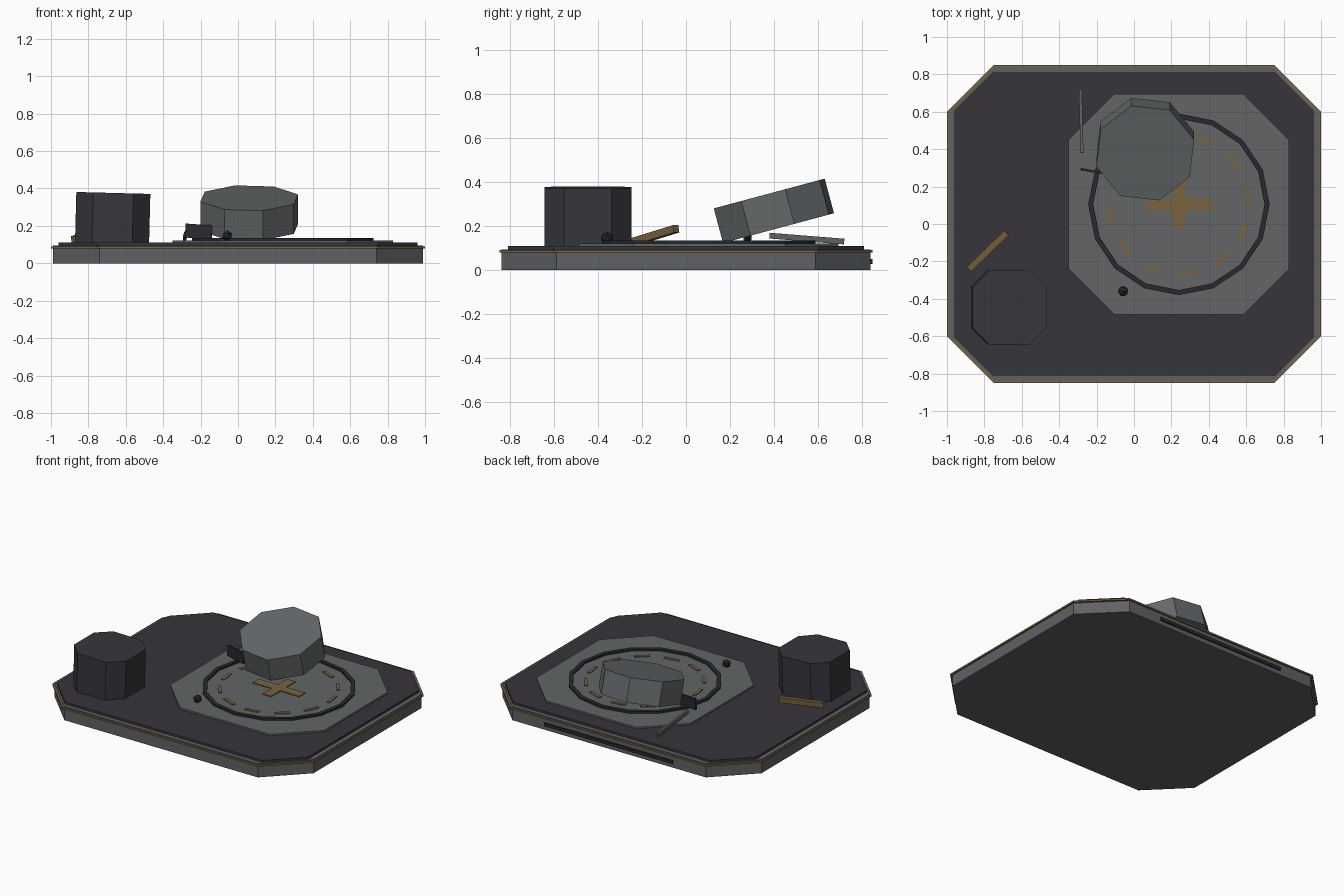
import bpy, bmesh
from math import radians, cos, sin, pi
from mathutils import Vector

cube = bpy.data.objects.get("Cube")
if cube:
    bpy.data.objects.remove(cube, do_unlink=True)


def material(name, r, g, b):
    m = bpy.data.materials.new(name)
    m.use_nodes = True
    m.diffuse_color = (r, g, b, 1)
    m.node_tree.nodes["Principled BSDF"].inputs["Base Color"].default_value = (r, g, b, 1)
    return m


hull_grey = material("hull grey", .115, .12, .127)
pad_grey = material("pad grey", .122, .13, .134)
block_grey = material("block grey", .127, .14, .145)
deck_dark = material("deck dark", .038, .035, .044)
tank_dark = material("tank dark", .036, .038, .044)
near_black = material("near black", .022, .022, .028)
gold = material("aged gold", .19, .125, .05)


def prism(name, outline, height, mat, loc, rot=(0, 0, 0)):
    """Extrude an outline, centred on its own origin."""
    bm = bmesh.new()
    low = [bm.verts.new((x, y, -height / 2)) for x, y in outline]
    high = [bm.verts.new((x, y, height / 2)) for x, y in outline]
    bm.faces.new(low[::-1])
    bm.faces.new(high)
    n = len(outline)
    for i in range(n):
        j = (i + 1) % n
        bm.faces.new((low[i], low[j], high[j], high[i]))
    return finish(name, bm, mat, loc, rot)


def finish(name, bm, mat, loc, rot=(0, 0, 0)):
    mesh = bpy.data.meshes.new(name)
    bm.to_mesh(mesh)
    bm.free()
    mesh.materials.append(mat)
    ob = bpy.data.objects.new(name, mesh)
    ob.location = loc
    ob.rotation_euler = [radians(a) for a in rot]
    bpy.context.collection.objects.link(ob)
    return ob


def chamfered(hx, hy, cut):
    return [(hx, cut - hy), (hx, hy - cut), (hx - cut, hy), (cut - hx, hy),
            (-hx, hy - cut), (-hx, cut - hy), (cut - hx, -hy), (hx - cut, -hy)]


def polygon(sides, radius, start=0):
    return [(radius * cos(start + 2 * pi * i / sides),
             radius * sin(start + 2 * pi * i / sides)) for i in range(sides)]


def box(name, size, mat, loc, rot=(0, 0, 0)):
    x, y = size[0] / 2, size[1] / 2
    return prism(name, [(-x, -y), (x, -y), (x, y), (-x, y)], size[2], mat, loc, rot)


def beam(name, start, end, width, height, mat):
    a, b = Vector(start), Vector(end)
    ob = box(name, ((b - a).length, width, height), mat, (a + b) / 2)
    ob.rotation_euler = (b - a).to_track_quat('X', 'Z').to_euler()
    return ob


def band(name, outer, inner, z0, z1, mat, loc):
    """Closed ring between two matching outlines."""
    bm = bmesh.new()
    loops = [[bm.verts.new((x, y, z)) for x, y in o]
             for o, z in ((outer, z0), (outer, z1), (inner, z1), (inner, z0))]
    n = len(outer)
    for k in range(4):
        a, b = loops[k], loops[(k + 1) % 4]
        for i in range(n):
            j = (i + 1) % n
            bm.faces.new((a[i], a[j], b[j], b[i]))
    return finish(name, bm, mat, loc)


# Base slab, its trim and the deck
prism("base_slab", chamfered(.99, .84, .25), .095, hull_grey, (0, 0, .0475))
band("edge_trim", chamfered(1, .85, .25), chamfered(.985, .835, .25), .08, .091, gold, (0, 0, 0))
prism("deck", chamfered(.96, .81, .205), .02, deck_dark, (0, 0, .1))
box("rear_slot", (.98, .014, .022), near_black, (0, .843, .04))

# Landing pad with ring, dashes and cross
px, py = .24, .105
prism("pad", chamfered(.59, .59, .245), .012, pad_grey, (px, py, .115))
band("pad_ring", polygon(16, .485, pi / 2), polygon(16, .458, pi / 2), .118, .134,
     near_black, (px, py, 0))
for i in range(12):
    a = radians(8 + 30 * i)
    box(f"pad_dash_{i + 1}", (.022, .1, .008), gold,
        (px + .37 * cos(a), py + .37 * sin(a), .123), (0, 0, 8 + 30 * i))
arm, stem, post = .178, .033, .132
prism("pad_cross", [(-arm, -stem), (-stem, -stem), (-stem, -post), (stem, -post),
                    (stem, -stem), (arm, -stem), (arm, stem), (stem, stem),
                    (stem, post), (-stem, post), (-stem, stem), (-arm, stem)],
      .008, gold, (px, py, .123))

# Fallen eight-sided block
prism("tilted_block", polygon(8, .272, radians(16)), .163, block_grey, (.06, .4, .27), (15, 0, 0))

# Standing tank, leaning slightly
prism("tank", chamfered(.198, .198, .09), .272, tank_dark, (-.67, -.447, .24), (0, 1.5, 0))

# Loose debris
beam("gold_plank", (-.88, -.24, .128), (-.68, -.045, .188), .034, .034, gold)
beam("fallen_rod", (-.278, .38, .157), (-.287, .72, .13), .016, .026, hull_grey)
box("bent_plate", (.145, .012, .075), near_black, (-.21, .28, .17), (0, 4, -10))
bm = bmesh.new()
bmesh.ops.create_icosphere(bm, subdivisions=1, radius=.029)
finish("loose_ball", bm, near_black, (-.058, -.36, .147))
